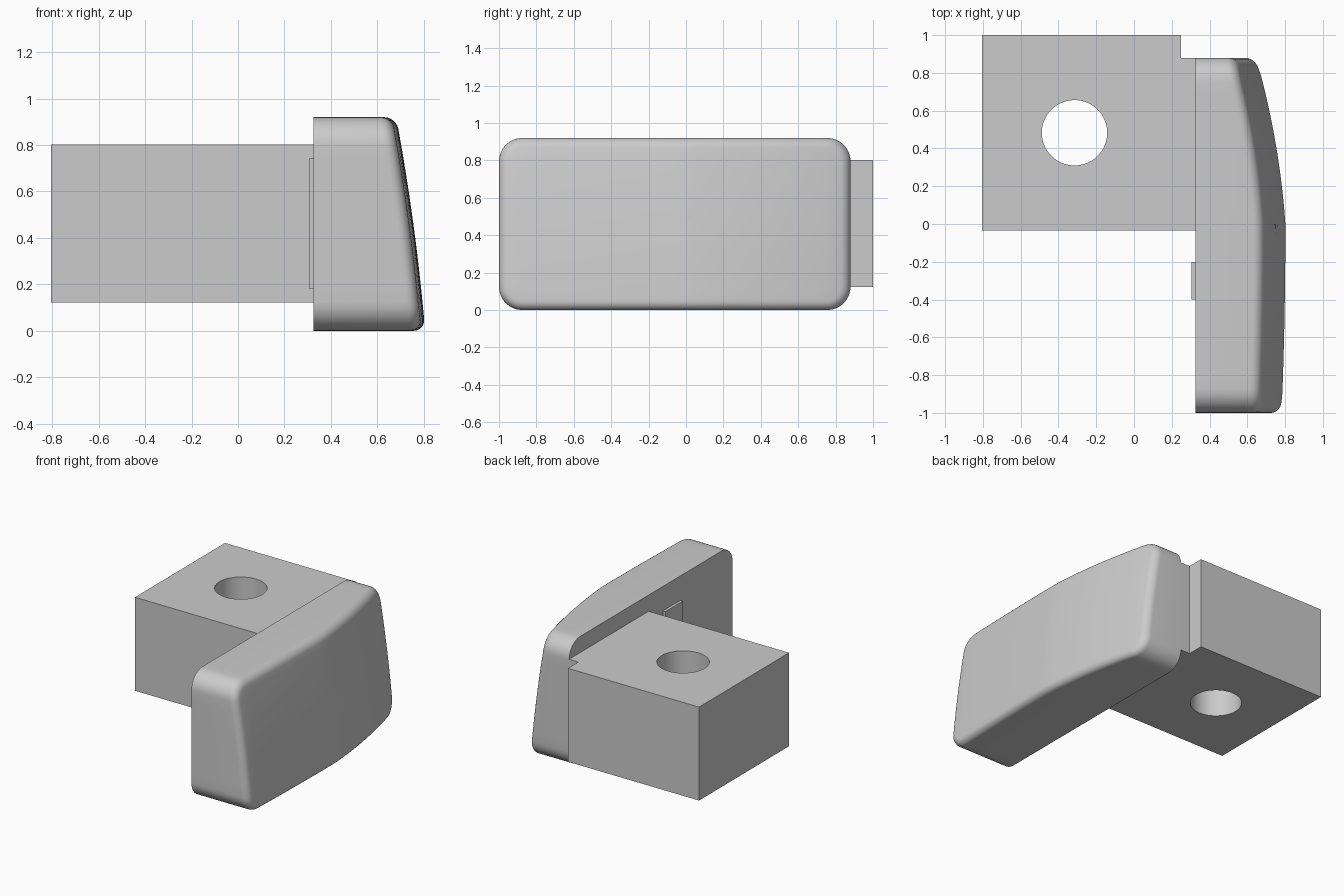
import bpy, bmesh
from math import sin, cos, pi

old = bpy.data.objects.get("Cube")
if old:
    bpy.data.objects.remove(old, do_unlink=True)

grey = bpy.data.materials.new("plain grey")
grey.use_nodes = True
colour = (0.6, 0.6, 0.6, 1)
grey.diffuse_color = colour
grey.node_tree.nodes["Principled BSDF"].inputs["Base Color"].default_value = colour


def select_only(obj):
    bpy.ops.object.select_all(action='DESELECT')
    obj.select_set(True)
    bpy.context.view_layer.objects.active = obj


def finish(obj):
    """Weld, orient, colour and shade one mesh object."""
    bm = bmesh.new()
    bm.from_mesh(obj.data)
    bmesh.ops.remove_doubles(bm, verts=bm.verts, dist=0.0001)
    bmesh.ops.recalc_face_normals(bm, faces=bm.faces)
    bm.to_mesh(obj.data)
    bm.free()
    obj.data.materials.clear()
    obj.data.materials.append(grey)
    select_only(obj)
    bpy.ops.object.shade_smooth_by_angle(angle=pi / 6)


def mesh_object(name, bm):
    mesh = bpy.data.meshes.new(name)
    bm.to_mesh(mesh)
    bm.free()
    obj = bpy.data.objects.new(name, mesh)
    bpy.context.collection.objects.link(obj)
    finish(obj)
    return obj


# Mounting block: stepped outline with a round bolt hole, extruded upwards
def add_outline(curve, points):
    spline = curve.splines.new('POLY')
    spline.points.add(len(points) - 1)
    for p, (x, y) in zip(spline.points, points):
        p.co = (x, y, 0, 1)
    spline.use_cyclic_u = True


curve = bpy.data.curves.new("mounting_block", 'CURVE')
curve.dimensions = '2D'
curve.fill_mode = 'BOTH'
curve.extrude = 0.34
add_outline(curve, [(-0.805, -0.035), (0.325, -0.035), (0.325, 0.88),
                    (0.25, 0.88), (0.25, 1), (-0.805, 1)])
add_outline(curve, [(-0.315 + 0.173 * cos(i * pi / 32), 0.483 + 0.173 * sin(i * pi / 32))
                    for i in range(64)])
block = bpy.data.objects.new("mounting_block", curve)
bpy.context.collection.objects.link(block)
block.location.z = 0.462
select_only(block)
bpy.ops.object.convert(target='MESH')
finish(bpy.context.view_layer.objects.active)

# Pad: rounded rectangle lofted from a flat back to a curved, sloping face
BACK, MID_Y, MID_Z, HALF_Y, HALF_Z = 0.325, -0.06, 0.46, 0.94, 0.46
CORNER, FILLET, STEPS = 0.125, 0.05, 8


def face_x(y, z):
    bend = 0.07 * y + 0.12 * y * y if y > 0 else 0.02 * y * y
    return 0.806 - 0.085 * z - 0.055 * z * z - bend


def outline(inset):
    """Rounded rectangle in y and z, with extra points along each side."""
    r = CORNER - inset
    a, b = HALF_Y - CORNER, HALF_Z - CORNER
    corners = [(a, b), (-a, b), (-a, -b), (a, -b)]
    points = []
    for k, (cy, cz) in enumerate(corners):
        arc = [(cy + r * cos((k + i / STEPS) * pi / 2), cz + r * sin((k + i / STEPS) * pi / 2))
               for i in range(STEPS + 1)]
        points += arc
        ny, nz = corners[(k + 1) % 4]
        n = 24 if k % 2 == 0 else 10
        points += [(arc[-1][0] + (ny - cy) * i / n, arc[-1][1] + (nz - cz) * i / n)
                   for i in range(1, n)]
    return [(MID_Y + y, MID_Z + z) for y, z in points]


bm = bmesh.new()
rings = [[bm.verts.new((BACK, y, z)) for y, z in outline(0)]]
for i in range(7):
    t = i / 6 * pi / 2
    rings.append([bm.verts.new((face_x(y, z) - FILLET * (1 - sin(t)), y, z))
                  for y, z in outline(FILLET * (1 - cos(t)))])
edge = outline(FILLET)
for i in range(1, 12):
    s = 1 - i / 12
    ring = [(MID_Y + (y - MID_Y) * s, MID_Z + (z - MID_Z) * s) for y, z in edge]
    rings.append([bm.verts.new((face_x(y, z), y, z)) for y, z in ring])
count = len(edge)
for lower, upper in zip(rings, rings[1:]):
    for i in range(count):
        j = (i + 1) % count
        bm.faces.new((lower[i], lower[j], upper[j], upper[i]))
tip = bm.verts.new((face_x(MID_Y, MID_Z), MID_Y, MID_Z))
for i in range(count):
    bm.faces.new((rings[-1][i], rings[-1][(i + 1) % count], tip))
bm.faces.new(rings[0])
mesh_object("curved_pad", bm)

# Thin raised plate on the back of the pad
bm = bmesh.new()
bmesh.ops.create_cube(bm, size=1)
bmesh.ops.scale(bm, verts=bm.verts, vec=(0.025, 0.2, 0.56))
bmesh.ops.translate(bm, verts=bm.verts, vec=(0.3175, -0.3, 0.462))
mesh_object("back_plate", bm)
